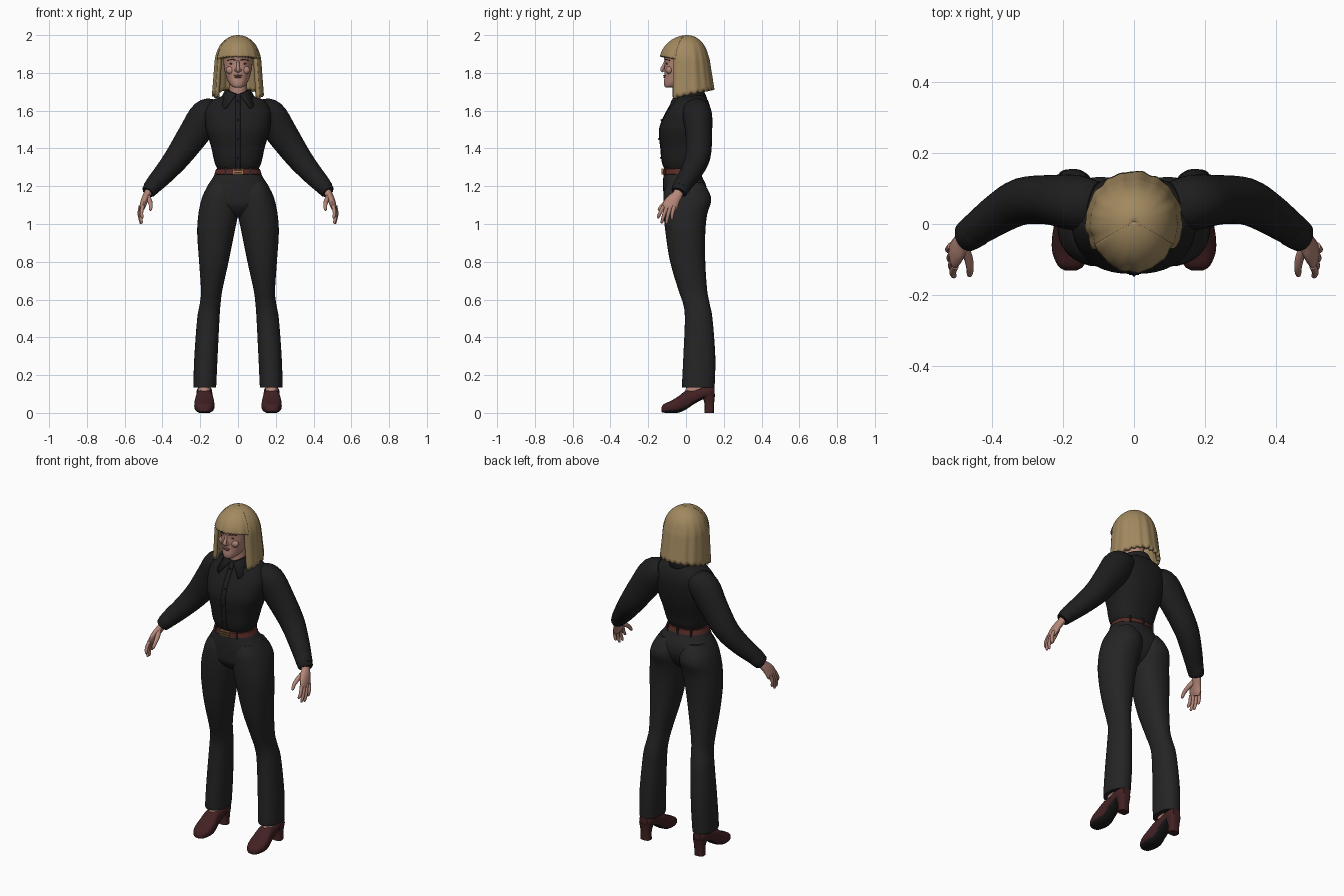
import bpy, bmesh, math
from mathutils import Vector

if "Cube" in bpy.data.objects:
    bpy.data.objects.remove(bpy.data.objects["Cube"])


def material(name, col):
    m = bpy.data.materials.new(name)
    m.diffuse_color = (*col, 1)
    m.use_nodes = True
    m.node_tree.nodes["Principled BSDF"].inputs["Base Color"].default_value = m.diffuse_color
    return m


SHIRT = material("black cloth", (0.013, 0.013, 0.014))
PANTS = material("charcoal cloth", (0.018, 0.018, 0.019))
HAIR = material("blonde hair", (0.36, 0.25, 0.115))
SKIN = material("skin", (0.46, 0.24, 0.19))
LIPS = material("lips", (0.30, 0.11, 0.10))
SHOE = material("oxblood leather", (0.055, 0.015, 0.017))
SOLE = material("black sole", (0.010, 0.010, 0.011))
BELT = material("brown leather", (0.10, 0.025, 0.02))
GOLD = material("brass", (0.36, 0.22, 0.08))
DARK = material("dark brown", (0.07, 0.035, 0.025))


def finish(name, bm, mat, mirror=False, normals=True, angle=40):
    if normals:
        bmesh.ops.recalc_face_normals(bm, faces=bm.faces)
    me = bpy.data.meshes.new(name)
    bm.to_mesh(me)
    bm.free()
    me.materials.append(mat)
    me.polygons.foreach_set("use_smooth", [True] * len(me.polygons))
    me.set_sharp_from_angle(angle=math.radians(angle))
    ob = bpy.data.objects.new(name, me)
    bpy.context.collection.objects.link(ob)
    if mirror:
        ob.modifiers.new("Mirror", "MIRROR").use_mirror_merge = False
    return ob


def dense(rows, k=4):
    """Catmull-Rom interpolation through rows of numbers."""
    out = []
    for i in range(len(rows) - 1):
        a, b, c, d = rows[max(i - 1, 0)], rows[i], rows[i + 1], rows[min(i + 2, len(rows) - 1)]
        for s in range(k):
            t = s / k
            out.append([0.5 * (2 * q + (r - p) * t + (2 * p - 5 * q + 4 * r - w) * t * t
                               + (3 * q - p - 3 * r + w) * t ** 3)
                        for p, q, r, w in zip(a, b, c, d)])
    return out + [list(rows[-1])]


def oval(n, e):
    f = lambda v: math.copysign(abs(v) ** (2 / e), v)
    return [(f(math.cos(2 * math.pi * i / n)), f(math.sin(2 * math.pi * i / n))) for i in range(n)]


def skin_rings(name, rings, mat, mirror=False, angle=40):
    bm = bmesh.new()
    vs = [[bm.verts.new(p) for p in r] for r in rings]
    n = len(rings[0])
    for a, b in zip(vs, vs[1:]):
        for i in range(n):
            bm.faces.new((a[i], a[(i + 1) % n], b[(i + 1) % n], b[i]))
    bm.faces.new(vs[0])
    bm.faces.new(vs[-1])
    return finish(name, bm, mat, mirror, angle=angle)


def stack(name, rows, mat, mirror=False, n=32, e=2.2, k=4):
    """Loft of level sections: z, x0, x1, y0, y1."""
    rings = [[((x0 + x1) / 2 + u * (x1 - x0) / 2, (y0 + y1) / 2 + v * (y1 - y0) / 2, z)
              for u, v in oval(n, e)] for z, x0, x1, y0, y1 in dense(rows, k)]
    return skin_rings(name, rings, mat, mirror)


def centred(rows):
    return [(z, -w, w, y0, y1) for z, w, y0, y1 in rows]


def tube(name, rows, mat, ref=(0, 1, 0), n=20, k=4, mirror=True):
    """Loft along a path: x, y, z, radius along ref, radius across."""
    rows = dense(rows, k)
    pts = [Vector(r[:3]) for r in rows]
    rings = []
    for i, r in enumerate(rows):
        t = (pts[min(i + 1, len(pts) - 1)] - pts[max(i - 1, 0)]).normalized()
        u = Vector(ref)
        u = (u - t * u.dot(t)).normalized()
        v = t.cross(u)
        rings.append([pts[i] + u * a * r[3] + v * b * r[4] for a, b in oval(n, 2)])
    return skin_rings(name, rings, mat, mirror)


def ball(name, loc, size, mat, mirror=False):
    bm = bmesh.new()
    bmesh.ops.create_uvsphere(bm, u_segments=16, v_segments=10, radius=1)
    for v in bm.verts:
        v.co = Vector(a * b + c for a, b, c in zip(v.co, size, loc))
    return finish(name, bm, mat, mirror)


def box(name, loc, size, mat, mirror=False):
    bm = bmesh.new()
    bmesh.ops.create_cube(bm, size=1)
    for v in bm.verts:
        v.co = Vector(a * b + c for a, b, c in zip(v.co, size, loc))
    return finish(name, bm, mat, mirror)


# Shirt body, button placket and buttons
torso = [(1.695, .055, -.04, .08), (1.675, .09, -.055, .10), (1.65, .145, -.07, .118),
         (1.60, .175, -.10, .132), (1.55, .175, -.125, .132), (1.50, .17, -.14, .125),
         (1.45, .155, -.139, .115), (1.40, .14, -.133, .10), (1.35, .13, -.129, .085),
         (1.315, .12, -.122, .077), (1.285, .105, -.108, .065)]
stack("shirt_body", centred(torso), SHIRT, n=40, e=2.35)
front = dense([(r[0], r[2]) for r in torso[1:]], 4)
bm = bmesh.new()
edge = [[bm.verts.new((x, y - .003, z)) for x in (-.014, .014)] for z, y in front]
for a, b in zip(edge, edge[1:]):
    bm.faces.new((a[0], b[0], b[1], a[1]))
placket = finish("shirt_placket", bm, SHIRT)
placket.modifiers.new("Thickness", "SOLIDIFY").thickness = .004
for i in range(1, 9, 2):
    z, y = front[i * 4]
    ball("shirt_button", (0, y - .006, z), (.005, .003, .005), SOLE)

# Collar: a folded band whose front corners hang to points
bm = bmesh.new()
cols = []
for i in range(33):
    a = math.radians(8 + 344 * i / 32)
    c, s = math.cos(a), math.sin(a)
    tip = max(0, c) ** 3
    top = (.058 * s, .015 - .066 * c, 1.712 - .022 * tip)
    mid = (.067 * s, .015 - .076 * c, 1.712 - .024 * tip)
    low = ((.092 + .02 * tip) * s + .05 * tip * math.copysign(1, s), .018 - (.094 + .02 * tip) * c, 1.665 - .055 * tip)
    cols.append([bm.verts.new(p) for p in (top, mid, low)])
for a, b in zip(cols, cols[1:]):
    for j in range(2):
        bm.faces.new((a[j], a[j + 1], b[j + 1], b[j]))
finish("shirt_collar", bm, SHIRT).modifiers.new("Thickness", "SOLIDIFY").thickness = .006

# Sleeves and cuffs
tube("sleeve", [(.11, .05, 1.605, .07, .06), (.165, .06, 1.575, .078, .088), (.235, .068, 1.475, .07, .082),
                (.315, .064, 1.36, .066, .069), (.38, .03, 1.28, .058, .058), (.43, -.005, 1.225, .05, .05),
                (.465, -.03, 1.185, .042, .042)], SHIRT, n=28)
tube("cuff", [(.442, -.014, 1.213, .045, .044), (.446, -.017, 1.208, .049, .046),
              (.473, -.036, 1.172, .044, .038), (.476, -.038, 1.168, .036, .032)], SHIRT, n=28, k=2)

# Hands: palm, four fingers and a thumb
tube("palm", [(.462, -.03, 1.19, .026, .022), (.481, -.045, 1.155, .028, .020), (.495, -.069, 1.125, .037, .019),
              (.505, -.085, 1.095, .041, .016), (.509, -.091, 1.078, .034, .011)], SKIN)
for i, (tip_y, tip_z) in enumerate([(-.146, 1.03), (-.127, 1.003), (-.103, 1.0), (-.074, 1.022)]):
    y, x = -.119 + i * .019, .504 + i * .004
    my, mz = (y + tip_y) / 2 - .004, (1.09 + tip_z) / 2
    tube("finger", [(x, y, 1.095, .0105, .0105), (x + .007, my, mz, .0095, .0095),
                    (x + .003, tip_y, tip_z + .008, .0075, .0075), (x + .001, tip_y, tip_z, .003, .003)],
         SKIN, n=10, k=3)
tube("thumb", [(.482, -.06, 1.15, .014, .015), (.468, -.092, 1.125, .013, .013), (.462, -.124, 1.10, .0105, .0105),
               (.463, -.142, 1.077, .008, .008), (.463, -.145, 1.07, .003, .003)], SKIN, ref=(1, 0, 0), n=10, k=3)

# Trousers: hips plus two flared legs
stack("trouser_hips", centred([(1.297, .108, -.112, .067), (1.25, .13, -.12, .085), (1.20, .162, -.121, .108),
                               (1.15, .18, -.119, .112), (1.10, .18, -.113, .095), (1.06, .10, -.085, .065),
                               (1.035, .035, -.05, .03)]), PANTS, n=40)
stack("trouser_leg", [(1.22, .025, .148, -.10, .09), (1.17, .0, .178, -.117, .122), (1.12, -.004, .196, -.12, .133),
                      (1.05, .0, .21, -.118, .112), (.95, .02, .216, -.108, .102), (.80, .05, .206, -.084, .102),
                      (.65, .083, .196, -.04, .112), (.58, .092, .202, -.016, .125), (.50, .098, .216, -.006, .14),
                      (.30, .108, .231, -.014, .155), (.15, .115, .236, -.021, .152), (.135, .117, .233, -.018, .149)],
      PANTS, mirror=True)

# Belt, buckle and belt loops
stack("belt", centred([(1.262, .116, -.118, .074), (1.264, .125, -.124, .082), (1.29, .116, -.122, .075),
                       (1.293, .108, -.115, .068)]), BELT, n=40, k=1)
for z in (1.265, 1.292):
    box("buckle_bar", (0, -.124, z), (.054, .012, .006), GOLD)
box("buckle_side", (.025, -.124, 1.2785), (.006, .012, .027), GOLD, True)
box("buckle_prong", (.003, -.126, 1.2785), (.05, .007, .005), GOLD)
for x, y in ((.066, -.106), (.075, .061)):
    box("belt_loop", (x, y, 1.277), (.011, .012, .044), PANTS, True)
box("belt_loop_back", (0, .079, 1.277), (.011, .012, .044), PANTS)

# Shoes: uppers with dark undersides, block heels, ankles
rings = []
for y, w, z0, z1 in dense([(-.131, .016, .006, .026), (-.118, .036, .001, .046), (-.08, .052, 0, .064),
                           (-.04, .053, .001, .088), (0, .047, .018, .118), (.04, .043, .045, .125),
                           (.09, .042, .072, .138), (.13, .038, .082, .142), (.15, .024, .09, .138)]):
    rings.append([(.178 + u * w, y, (z0 + z1) / 2 + v * (z1 - z0) / 2) for u, v in oval(24, 2.7)])
shoe = skin_rings("shoe", rings, SHOE, True)
shoe.data.materials.append(SOLE)
for p in shoe.data.polygons:
    if p.normal.z < -.55:
        p.material_index = 1
stack("shoe_heel", [(0, .149, .207, .098, .147), (.05, .149, .207, .098, .149), (.10, .14, .216, .08, .154)],
      SHOE, True, n=24, e=3)
stack("ankle", [(.09, .143, .213, -.012, .09), (.13, .145, .211, .0, .105), (.2, .147, .209, .03, .11)], SKIN, True, n=20)

# Neck and head
stack("neck", centred([(1.64, .056, -.045, .075), (1.69, .048, -.046, .06), (1.77, .047, -.05, .06)]), SKIN)
stack("head", centred([(1.722, .016, -.106, -.07), (1.73, .034, -.114, -.03), (1.75, .05, -.117, .03),
                       (1.78, .063, -.114, .07), (1.82, .073, -.114, .09), (1.86, .077, -.113, .10),
                       (1.90, .077, -.118, .10), (1.94, .068, -.09, .085), (1.97, .04, -.05, .055)]), SKIN, e=2.1)

# Face: nose, eyes, brows, lips
tube("nose", [(0, -.108, 1.865, .007, .006), (0, -.118, 1.84, .008, .008), (0, -.126, 1.818, .012, .010),
              (0, -.118, 1.806, .010, .006)], SKIN, ref=(1, 0, 0), n=12, mirror=False)
ball("nostril", (.011, -.114, 1.814), (.008, .010, .007), SKIN, True)
ball("eye", (.032, -.100, 1.849), (.012, .006, .0045), DARK, True)
ball("cheek", (.038, -.088, 1.815), (.026, .018, .022), SKIN, True)
tube("brow", [(.014, -.112, 1.867, .003, .003), (.034, -.105, 1.872, .003, .003), (.054, -.086, 1.865, .002, .002)],
     DARK, n=8)
ball("upper_lip", (0, -.111, 1.786), (.022, .010, .0045), LIPS)
ball("lower_lip", (0, -.110, 1.777), (.018, .010, .0055), LIPS)


# Hair: a bob with a separate fringe over the brow
def hair(name, a0, a1, hem, grow, cols=120, m=24):
    bm = bmesh.new()
    grid = []
    for i in range(cols + 1):
        a = math.radians(a0 + (a1 - a0) * i / cols)
        c, s = math.cos(a), math.sin(a)
        col = []
        for j in range(m + 1):
            d = (2.0 - hem(a)) * (j / m) ** 1.7
            q = min(d / .135, 1)
            r = grow * math.sqrt(1 - (1 - q) ** 2)
            r *= 1 + q * (.022 * abs(math.sin(5.5 * a + .6)) + .010 * math.sin(17 * a + 3 * d)) - .02
            low = max(0, d - .1)
            ry = .146 if c > 0 else .112 + .16 * low
            rx = .121 + .075 * low
            col.append(bm.verts.new((rx * s * r, .008 - ry * c * r, 2.0 - d)))
        grid.append(col)
    for a, b in zip(grid, grid[1:]):
        for j in range(m):
            vs = (a[j], a[j + 1], b[j + 1], b[j])
            bm.faces.new(vs)
    bmesh.ops.remove_doubles(bm, verts=bm.verts, dist=1e-5)
    ob = finish(name, bm, HAIR, normals=False, angle=60)
    mod = ob.modifiers.new("Thickness", "SOLIDIFY")
    mod.thickness, mod.offset = .022, -1


hair("hair_bob", 57, 303, lambda a: 1.685 - .03 * math.cos(a) + .005 * math.sin(23 * a), 1.0)
hair("hair_fringe", -64, 64, lambda a: 1.888 - .022 * math.sin(a) ** 4 + .002 * math.sin(40 * a), 1.012, 60)
